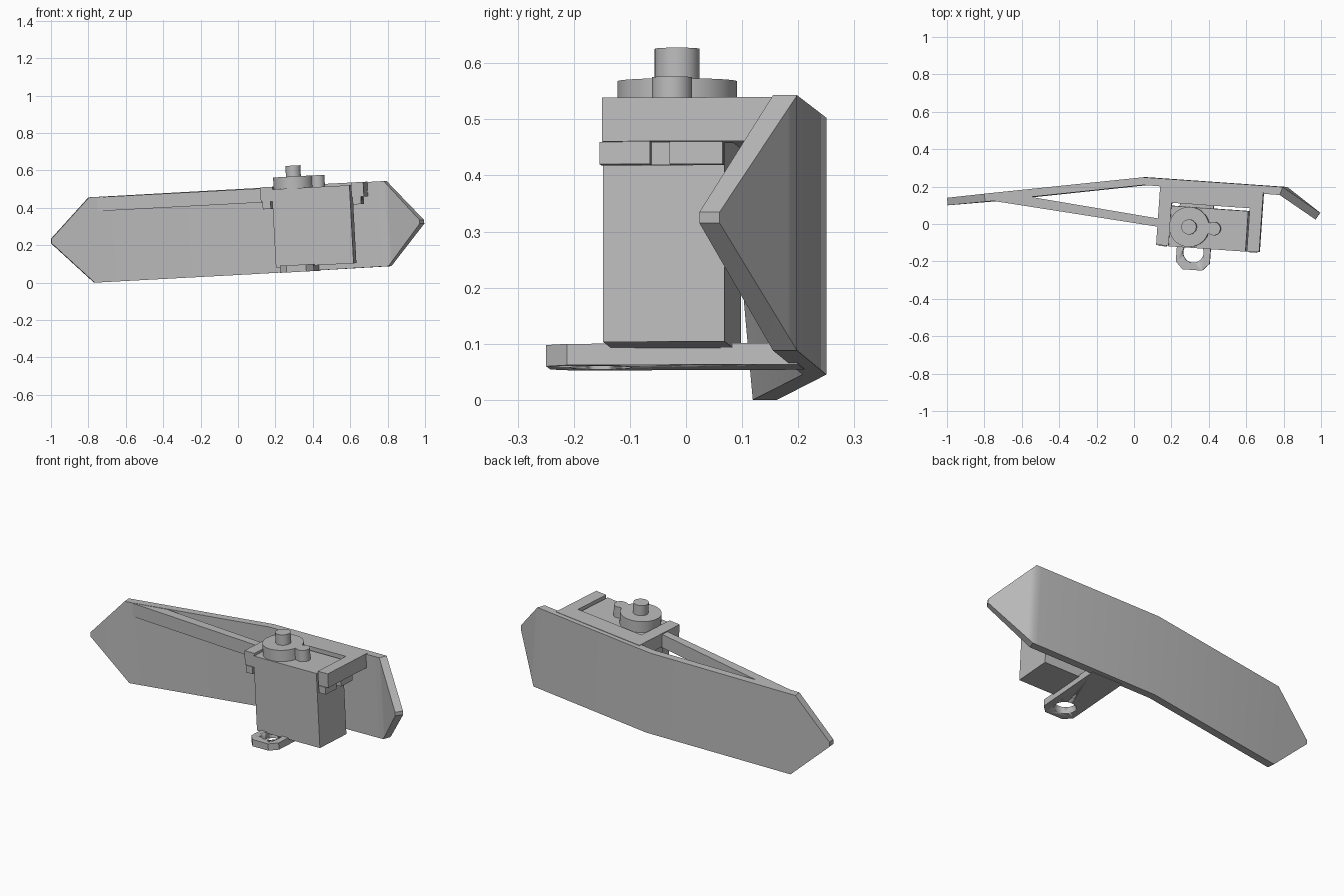
import bpy, bmesh, math
from mathutils import Matrix, Vector

cube = bpy.data.objects.get("Cube")
if cube:
    bpy.data.objects.remove(cube, do_unlink=True)

grey = bpy.data.materials.new("plain_grey")
grey.use_nodes = True
colour = (0.5, 0.5, 0.5, 1)
grey.diffuse_color = colour
grey.node_tree.nodes["Principled BSDF"].inputs["Base Color"].default_value = colour

# Tilted frame shared by the motor and its bracket
pivot = Vector((0.4, 0, 0.3))
FRAME = (Matrix.Translation(pivot) @ Matrix.Rotation(math.radians(-3.06), 4, 'Y')
         @ Matrix.Rotation(math.radians(-4), 4, 'Z') @ Matrix.Translation(-pivot))
# Shear that follows the sloping top edge of the blade
SLOPE = Matrix.Identity(4)
SLOPE[2][0] = 0.0535


def finish(bm, name, angle=35):
    bmesh.ops.recalc_face_normals(bm, faces=bm.faces)
    mesh = bpy.data.meshes.new(name)
    bm.to_mesh(mesh)
    bm.free()
    mesh.materials.append(grey)
    ob = bpy.data.objects.new(name, mesh)
    bpy.context.collection.objects.link(ob)
    bpy.ops.object.select_all(action='DESELECT')
    ob.select_set(True)
    bpy.context.view_layer.objects.active = ob
    bpy.ops.object.shade_smooth_by_angle(angle=math.radians(angle))
    return ob


def prism(name, outline, z0, z1, matrix=FRAME):
    bm = bmesh.new()
    face = bm.faces.new([bm.verts.new((x, y, z0)) for x, y in outline])
    ext = bmesh.ops.extrude_face_region(bm, geom=[face])["geom"]
    top = [v for v in ext if isinstance(v, bmesh.types.BMVert)]
    bmesh.ops.translate(bm, verts=top, vec=(0, 0, z1 - z0))
    bm.transform(matrix)
    return finish(bm, name)


def box(name, x0, x1, y0, y1, z0, z1):
    return prism(name, [(x0, y0), (x1, y0), (x1, y1), (x0, y1)], z0, z1)


def cylinder(name, x, y, r, z0, z1, sides=40):
    ring = [(x + r * math.cos(a), y + r * math.sin(a))
            for a in (2 * math.pi * i / sides for i in range(sides))]
    return prism(name, ring, z0, z1)


# Bent blade: each station holds back top, back bottom, front top, front bottom
def station(xt, zt, xb, zb, yb, dx, yf):
    return [Vector(p) for p in ((xt, yb, zt), (xb, yb, zb),
                                (xt + dx, yf, zt), (xb + dx, yf, zb))]


def mix(a, b, t):
    return [p.lerp(q, t) for p, q in zip(a, b)]


left_tip = station(-1, 0.235, -1, 0.21, 0.14, 0.004, 0.1)
left_bend = station(-0.8, 0.456, -0.77, 0, 0.162, 0.004, 0.119)
middle = station(0.05, 0.503, 0.075, 0.045, 0.25, 0, 0.208)
right_bend = station(0.795, 0.543, 0.82, 0.088, 0.198, -0.016, 0.155)
right_tip = station(0.995, 0.335, 0.996, 0.315, 0.06, -0.025, 0.024)
stations = [left_tip, left_bend, middle, mix(middle, right_bend, 0.96),
            right_bend, mix(right_bend, right_tip, 0.12), right_tip]
bm = bmesh.new()
rows = [[bm.verts.new(p) for p in s] for s in stations]
for a, b in zip(rows, rows[1:]):
    for i, j in ((0, 1), (1, 3), (3, 2), (2, 0)):
        bm.faces.new((a[i], a[j], b[j], b[i]))
for end in (rows[0], rows[-1]):
    bm.faces.new((end[0], end[1], end[3], end[2]))
finish(bm, "bent_blade")

# Diagonal brace from the blade to the bracket
prism("diagonal_brace", [(0.15, -0.018), (-0.75, 0.123), (-0.75, 0.145),
                         (-0.57, 0.148), (0.15, 0.026)], 0.422, 0.497, SLOPE)

# U-shaped bracket around the motor
prism("motor_bracket", [(0.138, -0.13), (0.205, -0.13), (0.205, 0.1), (0.625, 0.1),
                        (0.625, -0.13), (0.691, -0.13), (0.691, 0.2), (0.138, 0.2)],
      0.446, 0.524)

# Motor case with slotted mounting ears
box("motor_case", 0.2, 0.617, -0.133, 0.084, 0.092, 0.51)
for name, inner, outer in (("right_ear", 0.19, 0.147), ("left_ear", 0.63, 0.675)):
    slot = inner + (outer - inner) * 0.25
    prism(name, [(inner, -0.135), (outer, -0.135), (outer, -0.045), (slot, -0.045),
                 (slot, -0.01), (outer, -0.01), (outer, 0.084), (inner, 0.084)],
          0.406, 0.446)

# Gear housing and output shaft
cylinder("gear_housing", 0.31, -0.022, 0.107, 0.5, 0.573)
cylinder("idler_housing", 0.442, -0.022, 0.036, 0.5, 0.573)
box("housing_web", 0.31, 0.442, -0.052, 0.008, 0.5, 0.572)
cylinder("output_shaft", 0.312, -0.022, 0.04, 0.56, 0.631)

# Lower tongue with a pivot hole
tongue = prism("lower_tongue", [(0.227, 0.2), (0.227, -0.212), (0.265, -0.252),
                                (0.37, -0.252), (0.408, -0.212), (0.408, 0.2)],
               0.062, 0.1)
cutter = cylinder("hole_cutter", 0.317, -0.158, 0.055, 0.02, 0.15)
cutter.hide_render = True
cut = tongue.modifiers.new("pivot_hole", 'BOOLEAN')
cut.operation = 'DIFFERENCE'
cut.solver = 'EXACT'
cut.object = cutter
bpy.ops.object.select_all(action='DESELECT')
bpy.context.view_layer.objects.active = tongue
tongue.select_set(True)
bpy.ops.object.modifier_apply(modifier=cut.name)
bpy.data.objects.remove(cutter, do_unlink=True)
